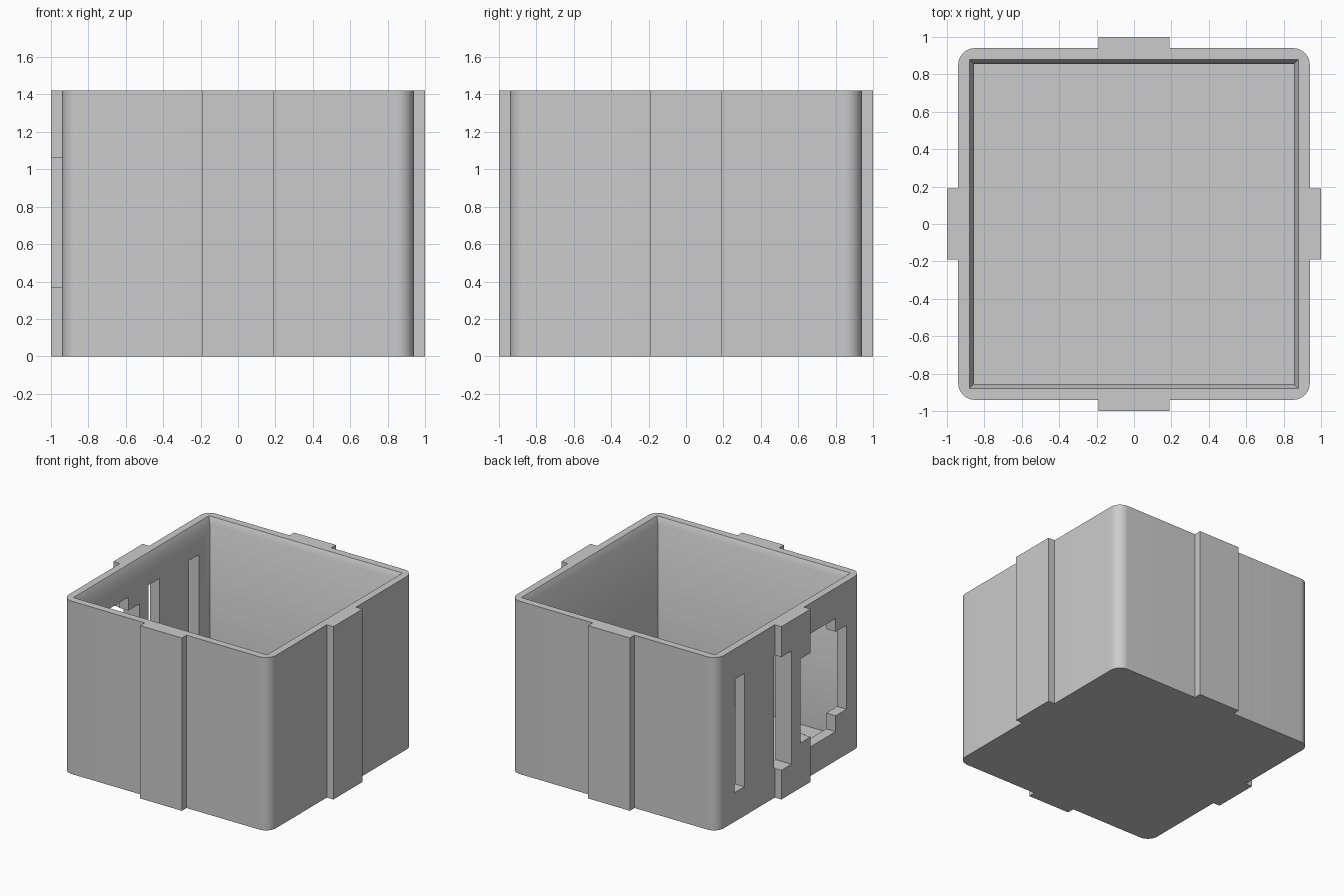
import bpy
import bmesh
from math import cos, sin, pi
from mathutils import Matrix, Vector

cube = bpy.data.objects.get("Cube")
if cube:
    bpy.data.objects.remove(cube, do_unlink=True)

HEIGHT = 1.42
WALL = 0.94      # half width of the box
RIB = 0.19       # half width of each rib
RADIUS = 0.09
FLOOR = 0.07
INNER = 0.855    # half width of the cavity
LIP = 0.88       # half width of the flared mouth

grey = bpy.data.materials.new("plain grey")
grey.use_nodes = True
grey.diffuse_color = (0.6, 0.6, 0.6, 1)
grey.node_tree.nodes["Principled BSDF"].inputs["Base Color"].default_value = (0.6, 0.6, 0.6, 1)


def loft(name, rings):
    """Closed solid through a stack of rings with equal point counts."""
    bm = bmesh.new()
    loops = [[bm.verts.new(p) for p in ring] for ring in rings]
    n = len(loops[0])
    for a, b in zip(loops, loops[1:]):
        for i in range(n):
            j = (i + 1) % n
            bm.faces.new((a[i], a[j], b[j], b[i]))
    bm.faces.new(loops[0][::-1])
    bm.faces.new(loops[-1])
    bmesh.ops.recalc_face_normals(bm, faces=bm.faces)
    mesh = bpy.data.meshes.new(name)
    bm.to_mesh(mesh)
    bm.free()
    mesh.materials.append(grey)
    obj = bpy.data.objects.new(name, mesh)
    bpy.context.collection.objects.link(obj)
    return obj


def square(half, z):
    return [(x * half, y * half, z) for x, y in ((1, -1), (1, 1), (-1, 1), (-1, -1))]


def side_cutter(name, profile):
    """Prism through the right wall, from a (y, z) profile."""
    return loft(name, [[(x, y, z) for y, z in profile] for x in (-1.2, -0.7)])


def rectangle(y0, y1, z0, z1):
    return [(y0, z0), (y1, z0), (y1, z1), (y0, z1)]


# Outline: one rib and one rounded corner, repeated on four sides
quarter = [(WALL, -RIB), (1, -RIB), (1, RIB), (WALL, RIB)]
centre = WALL - RADIUS
for i in range(13):
    a = pi / 2 * i / 12
    quarter.append((centre + RADIUS * cos(a), centre + RADIUS * sin(a)))
outline = []
for k in range(4):
    turn = Matrix.Rotation(k * pi / 2, 2)
    outline += [turn @ Vector(p) for p in quarter]

box = loft("open_box", [[(p.x, p.y, z) for p in outline] for z in (0, HEIGHT)])

# Cavity with a steep flare at the mouth
slope = (LIP - INNER) / 0.05
cutters = [loft("cavity_cutter", [
    square(INNER, FLOOR), square(INNER, HEIGHT - 0.05),
    square(LIP, HEIGHT), square(LIP + 0.1 * slope, HEIGHT + 0.1)])]

# Two plain upright slots in the right wall
for y0, y1 in ((0.585, 0.716), (0.06, 0.2)):
    cutters.append(side_cutter("slot_cutter", rectangle(y0, y1, 0.24, 1.17)))

# Window with stepped corners
mid, half, step = -0.4, 0.342, 0.2
cutters.append(side_cutter("window_cutter", [
    (mid - half, 0.37), (mid - step, 0.37), (mid - step, 0.24), (mid + step, 0.24),
    (mid + step, 0.37), (mid + half, 0.37), (mid + half, 1.06), (mid + step, 1.06),
    (mid + step, 1.17), (mid - step, 1.17), (mid - step, 1.06), (mid - half, 1.06)]))

bpy.ops.object.select_all(action="DESELECT")
bpy.context.view_layer.objects.active = box
box.select_set(True)
for cutter in cutters:
    cutter.hide_render = True
    mod = box.modifiers.new("cut", "BOOLEAN")
    mod.operation = "DIFFERENCE"
    mod.solver = "EXACT"
    mod.object = cutter
    bpy.ops.object.modifier_apply(modifier=mod.name)
    bpy.data.objects.remove(cutter, do_unlink=True)

# Smooth corners, crisp edges
bpy.ops.object.shade_smooth_by_angle(angle=pi / 6)
